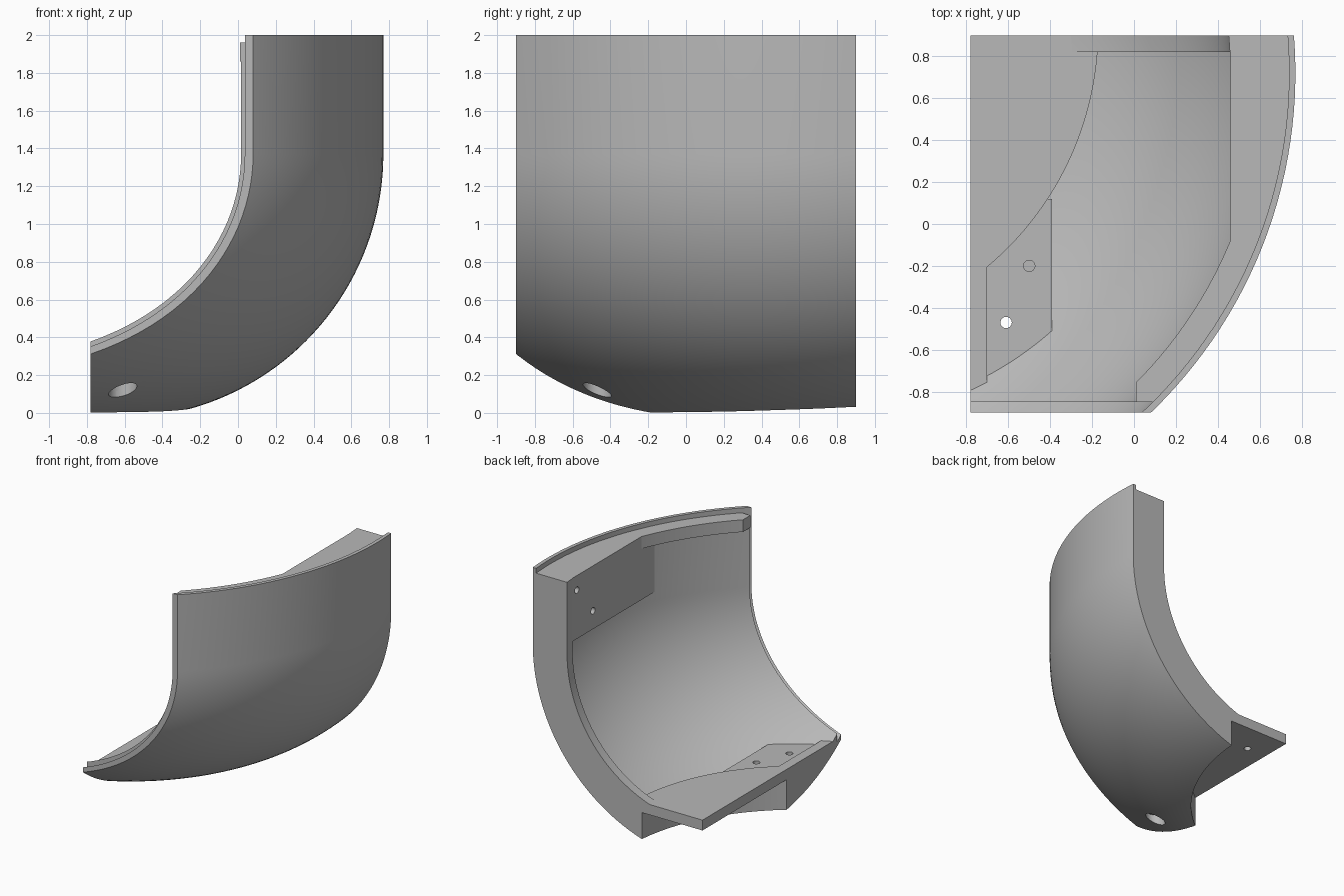
import bpy, bmesh, math
from mathutils import Vector

if "Cube" in bpy.data.objects:
    bpy.data.objects.remove(bpy.data.objects["Cube"], do_unlink=True)

grey = bpy.data.materials.new("plain_grey")
grey.use_nodes = True
colour = (0.48, 0.48, 0.48, 1)
grey.diffuse_color = colour
grey.node_tree.nodes["Principled BSDF"].inputs["Base Color"].default_value = colour

BOWL = (-1.477, 0.72)      # upright axis of the bowl
RECESS = (-1.65, 0.93)     # upright axis of the round base recess
R0, ZC, RAD = 0.847, 1.37, 1.40
LEFT, BACK, FRONT = -0.78, 0.90, -0.90


def lathe(name, profile, axis, steps=192):
    """Spin a closed (radius, z) outline around an upright axis."""
    me = bpy.data.meshes.new(name)
    bm = bmesh.new()
    rings = []
    for i in range(steps):
        a = 2 * math.pi * (i + 0.5) / steps
        rings.append([bm.verts.new((axis[0] + r * math.cos(a), axis[1] + r * math.sin(a), z))
                      for r, z in profile])
    n = len(profile)
    for i in range(steps):
        p, q = rings[i], rings[(i + 1) % steps]
        for j in range(n):
            k = (j + 1) % n
            if profile[j][0] > 0 or profile[k][0] > 0:
                bm.faces.new((p[j], q[j], q[k], p[k]))
    bmesh.ops.remove_doubles(bm, verts=bm.verts, dist=1e-5)
    bmesh.ops.recalc_face_normals(bm, faces=bm.faces)
    bm.to_mesh(me)
    bm.free()
    me.materials.append(grey)
    ob = bpy.data.objects.new(name, me)
    bpy.context.collection.objects.link(ob)
    return ob


def clip(ob, x0=LEFT, x1=None, y0=None, y1=BACK):
    """Trim a solid to a box and cap the cuts."""
    bm = bmesh.new()
    bm.from_mesh(ob.data)
    for axis, value, side in ((0, x0, -1), (0, x1, 1), (1, y1, 1), (1, y0, -1)):
        if value is None:
            continue
        co, no = Vector((0, 0, 0)), Vector((0, 0, 0))
        co[axis], no[axis] = value, side
        bmesh.ops.bisect_plane(bm, geom=bm.verts[:] + bm.edges[:] + bm.faces[:],
                               plane_co=co, plane_no=no, clear_outer=True, dist=1e-6)
        bmesh.ops.holes_fill(bm, edges=[e for e in bm.edges if e.is_boundary], sides=0)
    bmesh.ops.recalc_face_normals(bm, faces=bm.faces)
    bm.to_mesh(ob.data)
    bm.free()
    return ob


def arc(depth, top=None, n=40):
    """Bowl curve sunk by depth below the outer skin, from the bottom up."""
    rad = RAD - depth
    end = math.pi / 2 if top is None else math.acos((ZC - top) / rad)
    return [(R0 + rad * math.sin(end * i / n), ZC - rad * math.cos(end * i / n))
            for i in range(n + 1)]


def layer(name, outer, inner, top):
    out, inn = arc(outer), arc(inner)
    return lathe(name, out + [(out[-1][0], top), (inn[-1][0], top)] + inn[::-1], BOWL)


def filled(name, top):
    curve = arc(0.04, top)
    return lathe(name, curve + [(0, top), (0, curve[0][1])], BOWL)


def block(name, r0, r1, z0, z1, axis=BOWL, steps=192):
    return lathe(name, [(r0, z0), (r1, z0), (r1, z1), (r0, z1)], axis, steps)


# Thin shell: outer skin forms a lip past the core at the top and front
lip = clip(layer("outer_skin", 0, 0.03, 2.0), y0=FRONT)
core = clip(layer("shell_core", 0.028, 0.08, 1.96), y0=-0.85)

# Deep rib along the back edge and low rib along the side edge
back_rib = clip(layer("back_rib", 0.02, 0.31, 1.96), y0=0.82)
side_rib = clip(filled("side_rib", 0.335), x1=-0.70, y0=-0.85, y1=0.0)

# Top ledge and the bolting block behind it
ledge = clip(block("top_ledge", 2.095, 2.2, 1.86, 1.96), x0=0.01, y0=-0.85)
bolt_block = clip(block("bolt_block", 1.7, 2.2, 1.44, 1.96), x0=0.46)

# Base plate with its curved wall, and the bolting pad
plate = clip(lathe("base_plate", [(0, 0.25), (1.42, 0.25), (1.42, 0.06), (1.48, 0.06),
                                  (1.48, 0.335), (0, 0.335)], RECESS))
pad = clip(filled("bolt_pad", 0.315), x0=-0.705, x1=-0.39, y0=-0.8, y1=0.12)

# Cutters
recess = block("recess_cutter", 0, 1.42, -0.5, 0.251, RECESS)
through = lathe("counterbore_cutter", [(0, -0.3), (0.075, -0.3), (0.075, 0.2), (0.027, 0.2),
                                       (0.027, 0.6), (0, 0.6)], (-0.61, -0.47), 32)
pad_hole = block("pad_hole_cutter", 0, 0.027, 0.17, 0.6, (-0.50, -0.20), 24)
plate_hole = block("plate_hole_cutter", 0, 0.027, 0.1, 0.3, (-0.60, 0.65), 24)
side_holes = []
for y, z in ((0.76, 1.84), (0.55, 1.59)):
    hole = block("block_hole_cutter", 0, 0.027, -0.1, 0.1, (0, 0), 24)
    hole.rotation_euler = (0, math.pi / 2, 0)
    hole.location = (0.46, y, z)
    side_holes.append(hole)

cuts = {lip: [recess, through], core: [recess, through], back_rib: [recess],
        side_rib: [recess], pad: [recess, through, pad_hole], plate: [plate_hole],
        bolt_block: side_holes, ledge: []}
cutters = [recess, through, pad_hole, plate_hole] + side_holes
bpy.context.view_layer.update()

for ob, tools in cuts.items():
    bpy.ops.object.select_all(action="DESELECT")
    ob.select_set(True)
    bpy.context.view_layer.objects.active = ob
    for tool in tools:
        mod = ob.modifiers.new("cut", "BOOLEAN")
        mod.operation, mod.solver, mod.object = "DIFFERENCE", "EXACT", tool
        bpy.ops.object.modifier_apply(modifier=mod.name)
    bpy.ops.object.shade_smooth_by_angle(angle=math.radians(25))

for tool in cutters:
    bpy.data.objects.remove(tool, do_unlink=True)
